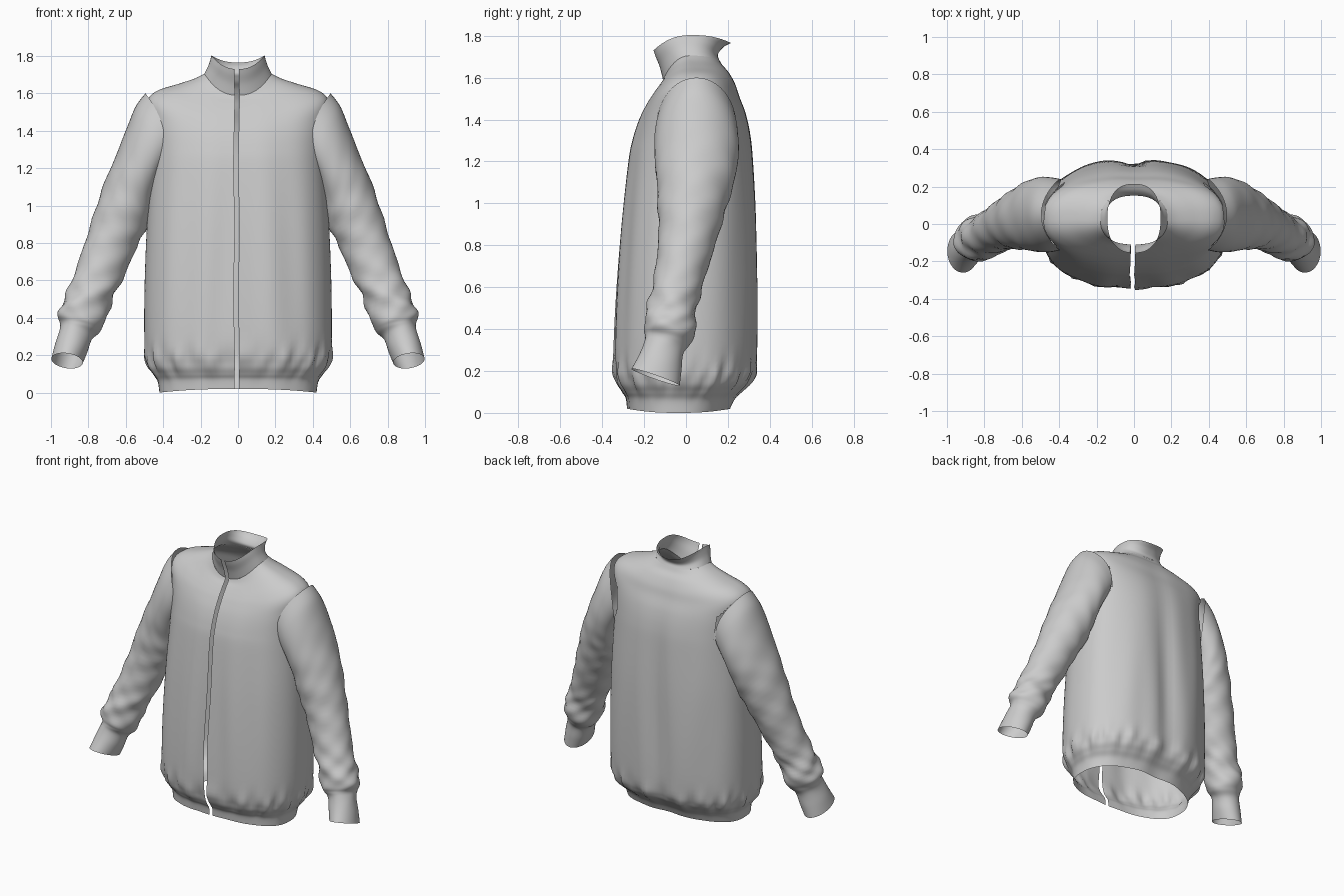
import bpy, bmesh
from math import sin, cos, pi, exp, copysign

if "Cube" in bpy.data.objects:
    bpy.data.objects.remove(bpy.data.objects["Cube"])


def resample(rows, n):
    """Catmull-Rom interpolation of parameter rows, n steps per span."""
    out = []
    for i in range(len(rows) - 1):
        a, b, c, d = (rows[max(i - 1, 0)], rows[i], rows[i + 1],
                      rows[min(i + 2, len(rows) - 1)])
        for k in range(n):
            t = k / n
            out.append([q + .5 * t * (r - p + t * (2*p - 5*q + 4*r - s + t * (3*(q - r) + s - p)))
                        for p, q, r, s in zip(a, b, c, d)])
    return out + [list(rows[-1])]


def skin(name, rings, closed, flip=False, drop=None):
    """Skin a stack of point rings into one smooth cloth surface."""
    bm = bmesh.new()
    vs = [[bm.verts.new(p) for p in ring] for ring in rings]
    n = len(rings[0])
    for a, b in zip(vs, vs[1:]):
        for j in range(n if closed else n - 1):
            k = (j + 1) % n
            quad = [a[j], a[k], b[k], b[j]]
            bm.faces.new(quad[::-1] if flip else quad)
    if drop:
        gone = [f for f in bm.faces if drop(f.calc_center_median())]
        bmesh.ops.delete(bm, geom=gone, context='FACES')
    me = bpy.data.meshes.new(name)
    bm.to_mesh(me)
    bm.free()
    me.shade_smooth()
    ob = bpy.data.objects.new(name, me)
    bpy.context.collection.objects.link(ob)
    return ob


def bump(x, c, w):
    return exp(-((x - c) / w) ** 2)


def body_ring(row, folds=True, n=112, p=2.4):
    """Superellipse ring, open at the front for the zip gap."""
    hw, yf, yb, zf, zs, zb = row
    mid, half = (yf + yb) / 2, (yb - yf) / 2
    ring = []
    for j in range(n):
        th = -pi / 2 + 2 * pi * (j + .5) / n
        c, s = cos(th), sin(th)
        x = hw * copysign(abs(c) ** (2 / p), c)
        y = mid + half * copysign(abs(s) ** (2 / p), s)
        z = zs + ((zb if s > 0 else zf) - zs) * s * s
        if folds:
            drape = bump(z, .65, .6)
            hem = bump(z, .17, .07)
            if s > 0:   # back pleats
                y += drape * s * (.012 * bump(abs(x), .14, .07) - .03 * bump(x, 0, .06))
                y += .006 * drape * s * sin(24 * x + 2 * z)
            else:       # front drape
                y += .006 * drape * s * cos(30 * abs(x) + 1.5 * z)
            w = hem * .009 * sin(17 * th + 9 * z) + hem * .006 * sin(29 * th - 20 * z)
            x += w * c
            y += w * s
        if j in (0, n - 1):
            x = -.008 + (.012 if j == 0 else -.012) + .003 * sin(9 * z)
        ring.append((x, y, z))
    return ring


# Torso: half width, front y, back y, then z at front, side and back
neck = (.18, -.11, .16, 1.59, 1.705, 1.685)
torso = [
    (.42, -.28, .21, .02, .0, .02),
    (.43, -.287, .235, .07, .06, .07),
    (.455, -.305, .275, .10, .10, .11),
    (.485, -.33, .315, .15, .15, .16),
    (.50, -.345, .335, .25, .25, .25),
    (.50, -.335, .34, .55, .55, .55),
    (.487, -.31, .335, .9, .9, .9),
    (.467, -.277, .32, 1.2, 1.2, 1.2),
    (.465, -.255, .307, 1.31, 1.33, 1.33),
    (.475, -.225, .285, 1.40, 1.46, 1.43),
    (.485, -.19, .255, 1.47, 1.56, 1.51),
    (.43, -.165, .235, 1.51, 1.615, 1.57),
    (.32, -.14, .205, 1.545, 1.65, 1.625),
    (.23, -.12, .175, 1.57, 1.68, 1.66),
    neck]


def in_armhole(c):
    return abs(c.x) > .36 and ((c.y - .05) / .17) ** 2 + ((c.z - 1.36) / .21) ** 2 < 1


skin("jacket_body", [body_ring(r) for r in resample(torso, 6)], False, drop=in_armhole)

# Standing collar, flared at the back
collar = [neck,
          (.16, -.125, .152, 1.65, 1.745, 1.71),
          (.148, -.145, .178, 1.70, 1.78, 1.745),
          (.142, -.155, .215, 1.73, 1.803, 1.765)]
skin("collar", [body_ring(r, False) for r in resample(collar, 5)], False)

# Sleeve: outer x z, inner x z, centre y, half depth, bow into armhole, cuff tilt
sleeve = [
    (.495, 1.60, .44, 1.14, .05, .19, .075, 0),
    (.55, 1.525, .445, 1.10, .05, .20, .05, 0),
    (.60, 1.40, .45, 1.05, .05, .20, .02, 0),
    (.66, 1.25, .46, .98, .045, .185, 0, 0),
    (.73, 1.08, .48, .90, .03, .165, 0, 0),
    (.80, .86, .54, .78, .005, .137, 0, .01),
    (.87, .65, .61, .62, -.035, .117, 0, .02),
    (.925, .51, .67, .50, -.065, .115, 0, .02),
    (.962, .42, .715, .37, -.08, .12, 0, .02),
    (.95, .37, .74, .325, -.09, .105, 0, .025),
    (.955, .33, .78, .29, -.105, .092, 0, .03),
    (.98, .25, .805, .22, -.125, .103, 0, .035),
    (.998, .18, .83, .16, -.145, .115, 0, .04)]


def sleeve_ring(row, side, n=48):
    xo, zo, xi, zi, yc, hd, bow, tilt = row
    cx, cz, ux, uz = (xo + xi) / 2, (zo + zi) / 2, (xo - xi) / 2, (zo - zi) / 2
    wr = .05 * bump(cz, .48, .13) + .02 * bump(cz, .85, .3)   # elbow and cuff creases
    ring = []
    for j in range(n):
        t = 2 * pi * j / n
        k = 1 + wr * (sin(3 * t + 38 * cz) + .6 * sin(5 * t - 55 * cz))
        c, s = k * cos(t), k * sin(t)
        ring.append((side * (cx + ux * c - bow * s * s), yc + hd * s, cz + uz * c - tilt * s))
    return ring


for side, name in ((1, "right_sleeve"), (-1, "left_sleeve")):
    skin(name, [sleeve_ring(r, side) for r in resample(sleeve, 6)], True, flip=side > 0)
